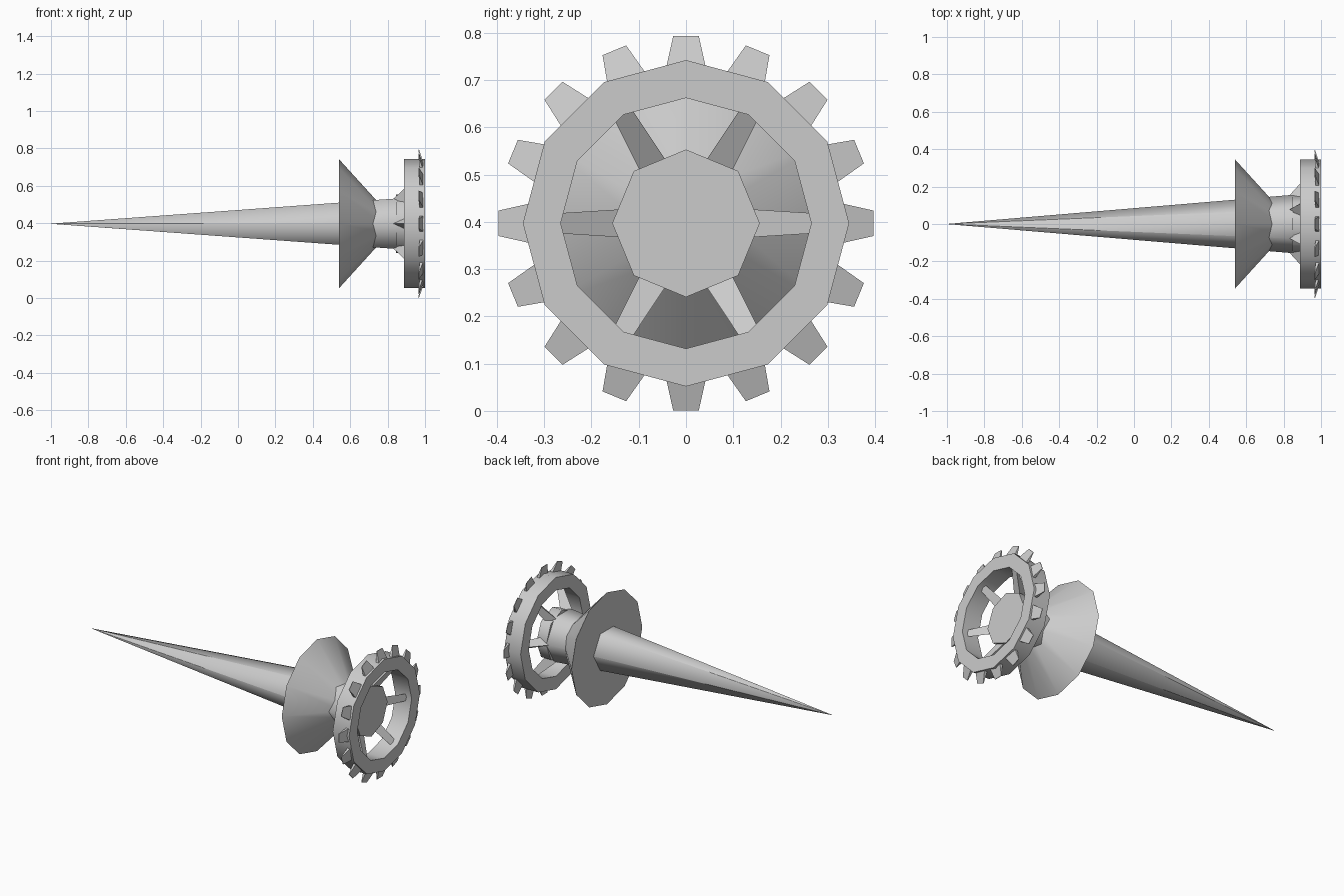
import bpy, bmesh, math

if "Cube" in bpy.data.objects:
    bpy.data.objects.remove(bpy.data.objects["Cube"])

CZ = 0.397  # height of the long axis


def place(x, r, t, a):
    """Point at axial x, radius r, tangential offset t, around angle a."""
    c, s = math.cos(a), math.sin(a)
    return (x, r * c - t * s, CZ + r * s + t * c)


def finish(name, bm, smooth_deg=None):
    bmesh.ops.remove_doubles(bm, verts=bm.verts, dist=1e-5)
    bmesh.ops.recalc_face_normals(bm, faces=bm.faces)
    me = bpy.data.meshes.new(name)
    bm.to_mesh(me)
    bm.free()
    ob = bpy.data.objects.new(name, me)
    bpy.context.collection.objects.link(ob)
    if smooth_deg:
        bpy.ops.object.select_all(action='DESELECT')
        ob.select_set(True)
        bpy.context.view_layer.objects.active = ob
        bpy.ops.object.shade_smooth_by_angle(angle=math.radians(smooth_deg))
    return ob


def lathe(name, profile, n, smooth_deg=None, closed=False):
    """Revolve (x, r) points around the long axis with n sides."""
    bm = bmesh.new()
    rings = [[bm.verts.new(place(x, r, 0, math.tau * i / n)) for i in range(n)]
             for x, r in profile]
    pairs = list(zip(rings, rings[1:]))
    if closed:
        pairs.append((rings[-1], rings[0]))
    else:
        bm.faces.new(rings[0])
        bm.faces.new(rings[-1])
    for a, b in pairs:
        for i in range(n):
            j = (i + 1) % n
            bm.faces.new((a[i], a[j], b[j], b[i]))
    return finish(name, bm, smooth_deg)


def radial_prisms(name, inner, outer, count):
    """Repeat a tapered prism between two (x, r, t) sections around the axis."""
    bm = bmesh.new()
    n = len(inner)
    for k in range(count):
        a = math.tau * k / count
        lo = [bm.verts.new(place(*p, a)) for p in inner]
        hi = [bm.verts.new(place(*p, a)) for p in outer]
        bm.faces.new(lo)
        bm.faces.new(hi)
        for i in range(n):
            j = (i + 1) % n
            bm.faces.new((lo[i], lo[j], hi[j], hi[i]))
    return finish(name, bm)


# Long six-sided spike
lathe("spike", [(-1.0, 0.0005), (0.85, 0.156)], 6, 65)

# Conical hand guard
lathe("guard", [(0.54, 0.345), (0.77, 0.092)], 12, 40)

# Eight-sided hub behind the spike
lathe("hub", [(0.845, 0.156), (0.912, 0.156)], 8, 50)

# Twelve-sided wheel rim
lathe("rim", [(0.888, 0.345), (1.0, 0.345), (1.0, 0.265), (0.888, 0.265)], 12, 40, closed=True)

# Slanted three-sided spokes from hub to rim
radial_prisms("spokes",
              [(0.81, 0.13, 0), (0.885, 0.13, -0.03), (0.885, 0.13, 0.03)],
              [(0.955, 0.29, 0), (0.98, 0.29, -0.02), (0.98, 0.29, 0.02)], 6)

# Thin tapered teeth around the rim
radial_prisms("teeth",
              [(0.972, 0.325, -0.043), (0.992, 0.325, -0.043),
               (0.992, 0.325, 0.043), (0.972, 0.325, 0.043)],
              [(0.965, 0.396, -0.027), (0.968, 0.396, -0.027),
               (0.968, 0.396, 0.027), (0.965, 0.396, 0.027)], 16)
